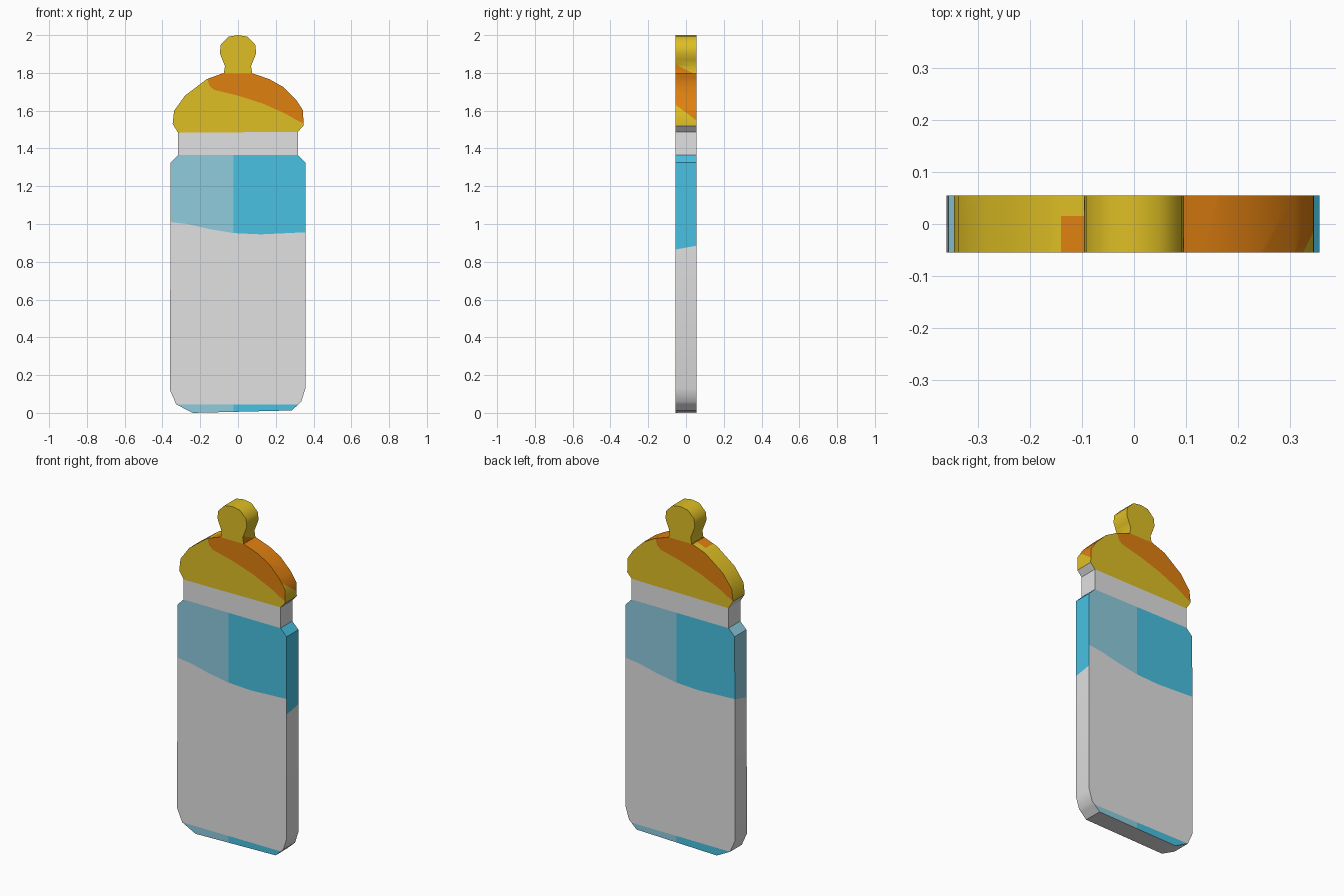
import bpy, bmesh, math

if "Cube" in bpy.data.objects:
    bpy.data.objects.remove(bpy.data.objects["Cube"])

HALF = 0.055  # half thickness of the flat bottle


def material(name, rgb):
    m = bpy.data.materials.new(name)
    lin = [(c / 255 / 12.92 if c < 11 else ((c / 255 + 0.055) / 1.055) ** 2.4) for c in rgb]
    m.diffuse_color = (*lin, 1)
    m.use_nodes = True
    m.node_tree.nodes["Principled BSDF"].inputs["Base Color"].default_value = m.diffuse_color
    return m


MATS = [material("white", (225, 225, 225)), material("light blue", (142, 204, 222)),
        material("blue", (72, 193, 226)), material("yellow", (222, 190, 36)),
        material("orange", (224, 128, 16))]
WHITE, LIGHT, BLUE, YELLOW, ORANGE = range(5)


def prism(outline, open_levels):
    """Extrude an x-z outline through the thickness, left open at the joints."""
    bm = bmesh.new()
    face = bm.faces.new([bm.verts.new((x, -HALF, z)) for x, z in outline])
    ext = bmesh.ops.extrude_face_region(bm, geom=[face], use_keep_orig=True)
    bmesh.ops.translate(bm, vec=(0, 2 * HALF, 0),
                        verts=[v for v in ext["geom"] if isinstance(v, bmesh.types.BMVert)])
    bmesh.ops.recalc_face_normals(bm, faces=bm.faces[:])
    joints = [f for f in bm.faces
              if any(all(abs(v.co.z - z) < 1e-4 for v in f.verts) for z in open_levels)]
    bmesh.ops.delete(bm, geom=joints, context='FACES_ONLY')
    bm.normal_update()
    return bm


def cut(bm, test, co, no):
    faces = [f for f in bm.faces if test(f)]
    geom = set(faces)
    for f in faces:
        geom.update(f.edges)
        geom.update(f.verts)
    bmesh.ops.bisect_plane(bm, geom=list(geom), dist=1e-5, plane_co=co, plane_no=no)
    bm.normal_update()


def is_flat(f):
    return abs(f.normal.y) > 0.5


def side(sign):
    return lambda f: not is_flat(f) and f.calc_center_median().x * sign > 0


def turned_x(f):
    """x as seen by someone facing this flat face; the back repeats the front."""
    return f.calc_center_median().x * (1 if f.normal.y < 0 else -1)


def cut_curve(bm, curve):
    for s in (1, -1):
        here = lambda f: f.normal.y * s < -0.5
        for x, z in curve:
            cut(bm, here, (x * s, 0, 0), (1, 0, 0))
        for (x0, z0), (x1, z1) in zip(curve, curve[1:]):
            cut(bm, lambda f: here(f) and x0 < turned_x(f) < x1,
                (x0 * s, 0, z0), (-(z1 - z0) * s, 0, x1 - x0))


def above(curve, x, z):
    for (x0, z0), (x1, z1) in zip(curve, curve[1:]):
        if x0 <= x <= x1:
            return z > z0 + (z1 - z0) * (x - x0) / (x1 - x0)
    return False


def finish(name, bm, rule):
    for f in bm.faces:
        f.material_index = rule(f, f.calc_center_median())
    me = bpy.data.meshes.new(name)
    bm.to_mesh(me)
    bm.free()
    for m in MATS:
        me.materials.append(m)
    ob = bpy.data.objects.new(name, me)
    bpy.context.collection.objects.link(ob)
    bpy.ops.object.select_all(action='DESELECT')
    ob.select_set(True)
    bpy.context.view_layer.objects.active = ob
    bpy.ops.object.shade_smooth_by_angle(angle=math.radians(38))


# Body: blue band with a wavy lower edge, thin blue strip at the foot
body = prism([(-0.24, 0.0), (0.285, 0.013), (0.335, 0.06), (0.357, 0.13), (0.357, 1.325),
              (0.317, 1.365), (-0.317, 1.365), (-0.357, 1.325), (-0.36, 0.12),
              (-0.327, 0.045)], [1.365])
WAVE = [(-0.37, 1.012), (-0.27, 1.0), (-0.15, 0.973), (-0.025, 0.952), (0.12, 0.945), (0.37, 0.957)]
cut(body, is_flat, (0, 0, 0.045), (0, 0, 1))
cut_curve(body, WAVE)
cut(body, side(1), (0, 0, 0.875), (0, -0.18, 1))
cut(body, side(-1), (0, 0, 0.94), (0, -0.25, 1))


def body_rule(f, c):
    if is_flat(f):
        x = turned_x(f)
        if c.z < 0.045 or above(WAVE, x, c.z):
            return LIGHT if x < -0.025 else BLUE
        return WHITE
    if c.x > 0.1:
        return BLUE if c.z > 0.875 else WHITE
    return LIGHT if c.x < -0.1 and c.z > 0.94 else WHITE


finish("bottle_body", body, body_rule)

# Neck
neck = prism([(-0.317, 1.365), (0.317, 1.365), (0.317, 1.488), (-0.317, 1.483)], [1.365])
neck_top = [f for f in neck.faces if f.normal.z > 0.9]
bmesh.ops.delete(neck, geom=neck_top, context='FACES_ONLY')
finish("bottle_neck", neck, lambda f, c: WHITE)

# Domed cap with an orange sweep
cap = prism([(-0.317, 1.483), (0.317, 1.488), (0.346, 1.52), (0.345, 1.6), (0.308, 1.657),
             (0.24, 1.725), (0.165, 1.767), (0.075, 1.798), (-0.08, 1.798), (-0.165, 1.767),
             (-0.28, 1.68), (-0.338, 1.6), (-0.346, 1.53)], [1.798])
cap_base = [f for f in cap.faces if f.normal.z < -0.95]
bmesh.ops.delete(cap, geom=cap_base, context='FACES_ONLY')
SWEEP = [(-0.163, 1.77), (-0.15, 1.73), (-0.125, 1.71), (0.0, 1.68), (0.13, 1.638),
         (0.25, 1.585), (0.31, 1.55), (0.36, 1.525)]
cut_curve(cap, SWEEP)
cut(cap, side(1), (0, 0, 1.59), (0, 0.73, 1))
cut(cap, side(-1), (-0.14, 0, 0), (1, 0, 0))
cut(cap, side(-1), (0, 0.015, 0), (0, 1, 0))


def cap_rule(f, c):
    if is_flat(f):
        return ORANGE if above(SWEEP, turned_x(f), c.z) else YELLOW
    if f.normal.z < -0.3:
        return WHITE
    if c.x > 0:
        return ORANGE if c.z + 0.73 * c.y > 1.59 else YELLOW
    return ORANGE if c.x > -0.14 and c.y < 0.015 else YELLOW


finish("cap_dome", cap, cap_rule)

# Teat
half = [(0.075, 1.798), (0.069, 1.835), (0.083, 1.87), (0.096, 1.905), (0.091, 1.95),
        (0.05, 1.992)]
teat = prism(half + [(0, 2.0)] + [(-x, z) for x, z in reversed(half)], [1.798])
cut(teat, side(1), (0, 0, 1.817), (0, 0.5, 1))
finish("teat", teat,
       lambda f, c: ORANGE if side(1)(f) and c.z + 0.5 * c.y < 1.817 else YELLOW)
